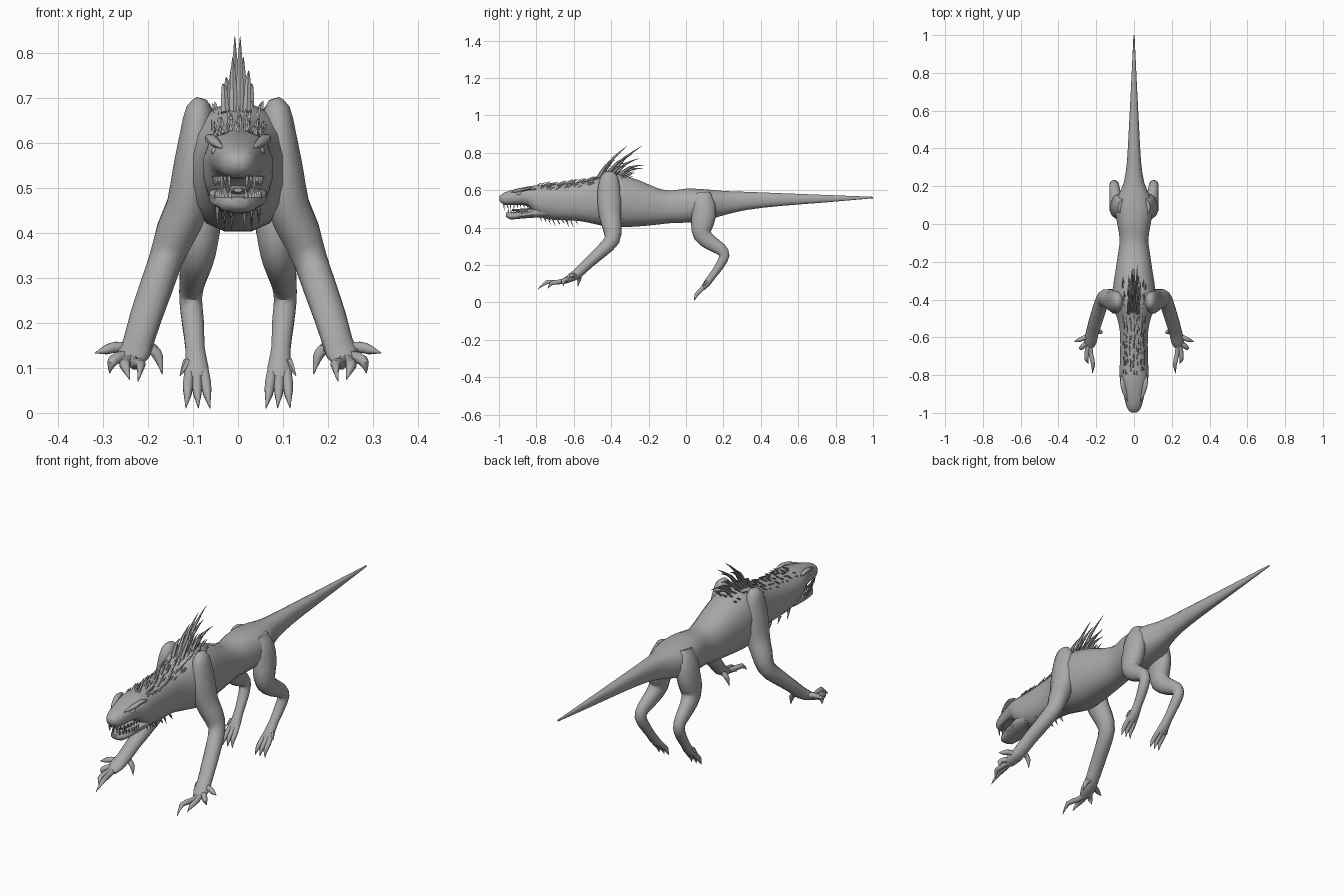
import bpy, bmesh, math, random
from mathutils import Vector

random.seed(4)
skin = bpy.data.materials.new("grey_skin")
skin.diffuse_color = (0.4, 0.4, 0.4, 1)


def spline(rows, steps):
    """Catmull-Rom interpolation through rows of numbers."""
    out = []
    for i in range(len(rows) - 1):
        a, b, c, d = (rows[max(0, min(len(rows) - 1, i + k))] for k in (-1, 0, 1, 2))
        for s in range(steps):
            t = s / steps
            out.append([0.5 * (2 * q + (r - p) * t + (2 * p - 5 * q + 4 * r - u) * t * t
                               + (3 * q - p - 3 * r + u) * t ** 3)
                        for p, q, r, u in zip(a, b, c, d)])
    out.append(list(rows[-1]))
    return out


def loft(bm, rows, sides=12, steps=2, power=1.0, flip=1, fixed=False):
    """Tube through rows of (x, y, z, half width, half depth)."""
    rows = spline(rows, steps)
    pts = [Vector((r[0] * flip, r[1], r[2])) for r in rows]
    rings = []
    for i, r in enumerate(rows):
        tan = (pts[min(i + 1, len(pts) - 1)] - pts[max(i - 1, 0)]).normalized()
        if fixed:
            tan = Vector((0, 1, 0))
        ref = Vector((1, 0, 0)) if abs(tan.x) < 0.8 else Vector((0, 1, 0))
        side = (ref - tan * ref.dot(tan)).normalized()
        up = tan.cross(side)
        ring = []
        for k in range(sides):
            a = 2 * math.pi * (k + 0.5) / sides
            c, s = math.cos(a), math.sin(a)
            c, s = (math.copysign(abs(v) ** power, v) for v in (c, s))
            ring.append(bm.verts.new(pts[i] + side * c * max(r[3], .0008) + up * s * max(r[4], .0008)))
        rings.append(ring)
    for p, q in zip(rings, rings[1:]):
        for k in range(sides):
            n = (k + 1) % sides
            bm.faces.new((p[k], p[n], q[n], q[k]))
    bm.faces.new(rings[0])
    bm.faces.new(rings[-1])


def spike(bm, base, tip, r, lift=0.0, flip=1, sides=5):
    """Curved pointed cone."""
    b, t = Vector(base), Vector(tip)
    m = (b + t) / 2 + Vector((0, 0, lift))
    loft(bm, [(*b, r, r), (*m, r * .65, r * .65), (*t, 0, 0)], sides, 2, flip=flip)


def finish(bm, name, angle=50):
    bmesh.ops.recalc_face_normals(bm, faces=bm.faces)
    me = bpy.data.meshes.new(name)
    bm.to_mesh(me)
    bm.free()
    me.materials.append(skin)
    ob = bpy.data.objects.new(name, me)
    bpy.context.collection.objects.link(ob)
    bpy.ops.object.select_all(action='DESELECT')
    ob.select_set(True)
    bpy.context.view_layer.objects.active = ob
    bpy.ops.object.shade_smooth_by_angle(angle=math.radians(angle))


def ring_rows(table):
    return [(0, y, (lo + hi) / 2, w, (hi - lo) / 2) for y, lo, hi, w in table]


# Body from tail tip to neck and snout: y, bottom, top, half width
BODY = [(1, .557, .565, .003), (.75, .535, .575, .015), (.5, .515, .585, .028),
        (.33, .495, .592, .038), (.22, .47, .596, .055), (.15, .45, .602, .085),
        (.08, .43, .608, .1), (0, .425, .61, .09), (-.08, .423, .6, .077),
        (-.15, .415, .612, .085), (-.25, .405, .655, .1), (-.35, .4, .685, .115),
        (-.43, .405, .685, .115), (-.5, .42, .66, .09), (-.58, .435, .645, .075),
        (-.7, .44, .632, .075), (-.78, .455, .628, .078), (-.82, .485, .625, .076),
        (-.85, .515, .62, .068), (-.9, .52, .61, .057), (-.95, .52, .596, .045),
        (-.98, .525, .583, .034), (-.997, .545, .568, .016)]
bm = bmesh.new()
loft(bm, ring_rows(BODY), 16, 2, .85, fixed=True)
finish(bm, "body")

# Lower jaw
bm = bmesh.new()
loft(bm, ring_rows([(-.74, .455, .515, .06), (-.8, .453, .51, .066), (-.85, .45, .495, .058),
                    (-.9, .446, .487, .048), (-.94, .444, .482, .036), (-.962, .457, .48, .018)]),
     12, 2, .8, fixed=True)
finish(bm, "lower_jaw")

# Tongue
bm = bmesh.new()
loft(bm, ring_rows([(-.8, .485, .51, .03), (-.88, .484, .502, .024), (-.93, .49, .5, .01)]), 8, 2, fixed=True)
finish(bm, "tongue")

# Brow ridges, eyes and nostril bumps
bm = bmesh.new()
for s in (1, -1):
    loft(bm, [(.066, -.8, .605, .002, .002), (.062, -.84, .61, .013, .01),
              (.05, -.89, .6, .012, .01), (.035, -.94, .588, .002, .002)], 8, flip=s)
    loft(bm, [(.05, -.875, .582, .001, .001), (.051, -.885, .582, .009, .009),
              (.049, -.9, .58, .009, .009), (.046, -.91, .58, .001, .001)], 8, flip=s)
    loft(bm, [(.022, -.95, .58, .002, .002), (.021, -.97, .575, .009, .008),
              (.015, -.988, .568, .002, .002)], 8, flip=s)
finish(bm, "brows_and_eyes")

# Teeth along both jaws
bm = bmesh.new()
for s in (1, -1):
    for i in range(8):
        t = i / 7
        y = -.85 - .125 * t
        x = .055 - .035 * t * t
        big = .034 if i in (5, 7) else .02
        spike(bm, (x, y, .526), (x * .95, y + .004, .524 - big), .005, flip=s, sides=4)
        y = -.85 - .1 * t
        x = .05 - .032 * t * t
        spike(bm, (x, y, .478), (x, y, .482 + big * .9), .005, flip=s, sides=4)
finish(bm, "teeth", 30)

# Front legs from shoulder blade to palm
FRONT = [(.08, -.41, .698, .012, .02), (.086, -.41, .675, .03, .045), (.092, -.412, .62, .038, .06),
         (.1, -.41, .54, .046, .066), (.112, -.405, .46, .048, .06), (.138, -.395, .4, .046, .052),
         (.162, -.395, .335, .038, .042), (.183, -.45, .275, .037, .036), (.205, -.52, .212, .036, .03),
         (.222, -.58, .155, .034, .028), (.232, -.62, .13, .036, .022), (.236, -.65, .113, .024, .014)]
FINGERS = [[(.235, -.59, .14), (.27, -.605, .146), (.293, -.615, .14), (.318, -.622, .133)],
           [(.24, -.62, .125), (.268, -.645, .122), (.281, -.658, .11), (.285, -.652, .088)],
           [(.235, -.63, .118), (.228, -.69, .108), (.216, -.745, .108), (.222, -.792, .07)],
           [(.238, -.63, .12), (.25, -.68, .11), (.25, -.72, .102), (.24, -.738, .073)],
           [(.21, -.57, .155), (.188, -.57, .14), (.176, -.572, .122), (.168, -.578, .085)]]
for s, n in ((1, "left"), (-1, "right")):
    bm = bmesh.new()
    loft(bm, FRONT, 12, 2, flip=s)
    for f in FINGERS:
        loft(bm, [(*p, r, r) for p, r in zip(f, (.015, .013, .011, 0))], 8, 2, flip=s)
    finish(bm, "front_leg_" + n)

# Hind legs from hip to foot
HIND = [(.06, .09, .585, .025, .04), (.072, .095, .53, .04, .062), (.08, .095, .46, .045, .066),
        (.084, .085, .41, .046, .06), (.089, .088, .36, .041, .05), (.096, .13, .32, .034, .042),
        (.103, .185, .285, .028, .034), (.105, .205, .25, .026, .028), (.1, .182, .2, .025, .024),
        (.095, .14, .14, .022, .02), (.092, .11, .1, .027, .019), (.09, .09, .075, .025, .012)]
for s, n in ((1, "left"), (-1, "right")):
    bm = bmesh.new()
    loft(bm, HIND, 12, 2, flip=s)
    for dx, tip in ((-.02, .062), (0, .088), (.02, .116)):
        loft(bm, [(.092 + dx * .7, .11, .1, .012, .012), (.091 + dx, .078, .065, .012, .012),
                  (.09 + dx * 1.1, .055, .04, .009, .011), (tip, .045, .01, 0, 0)], 8, 2, flip=s)
    spike(bm, (.112, .11, .115), (.129, .09, .082), .01, flip=s)
    finish(bm, "hind_leg_" + n)

# Tall curved spines over the shoulders: x, base y, tip y, tip z
bm = bmesh.new()
for x, y0, y1, z in ((.004, -.46, -.315, .835), (-.006, -.42, -.235, .836), (.01, -.44, -.29, .79),
                     (-.012, -.4, -.25, .77), (.014, -.38, -.22, .735), (-.01, -.46, -.36, .79),
                     (.02, -.47, -.38, .76), (-.022, -.44, -.33, .745), (.0, -.36, -.23, .715),
                     (.026, -.41, -.32, .73), (-.028, -.47, -.4, .73)):
    spike(bm, (x, y0, .665), (x * 1.2, y1, z), .011, .022, sides=6)
finish(bm, "shoulder_spines")


# Short spikes over the neck and nape, following the back surface
def body_at(y):
    for (ya, la, ha, wa), (yb, lb, hb, wb) in zip(BODY, BODY[1:]):
        if yb <= y <= ya:
            t = (ya - y) / (ya - yb)
            return la + (lb - la) * t, ha + (hb - ha) * t, wa + (wb - wa) * t


bm = bmesh.new()
for row in range(16):
    y = -.79 + row * .031
    for k in range(-3, 4):
        yy = y + random.uniform(-.012, .012)
        lo, hi, w = body_at(yy)
        a = k * .27 + random.uniform(-.08, .08)
        if row > 10 and abs(k) > 2:
            continue
        x = math.sin(a) * w * .9
        z = (lo + hi) / 2 + (hi - lo) / 2 * math.cos(a) ** .85 - .006
        h = random.uniform(.014, .026) * (1 + .03 * row)
        spike(bm, (x, yy, z), (x * 1.1, yy + h * 1.5, z + h), .006, .004, sides=4)
finish(bm, "neck_spikes", 30)

# Hanging spikes under the throat
bm = bmesh.new()
for i in range(9):
    y = -.79 + i * .024
    lo, hi, w = body_at(y)
    for s in (1, -1):
        x = s * (.014 + .016 * (i % 3))
        spike(bm, (x, y, lo + .015), (x, y + .02, lo - random.uniform(.012, .036)), .006, sides=4)
finish(bm, "throat_spikes", 30)
